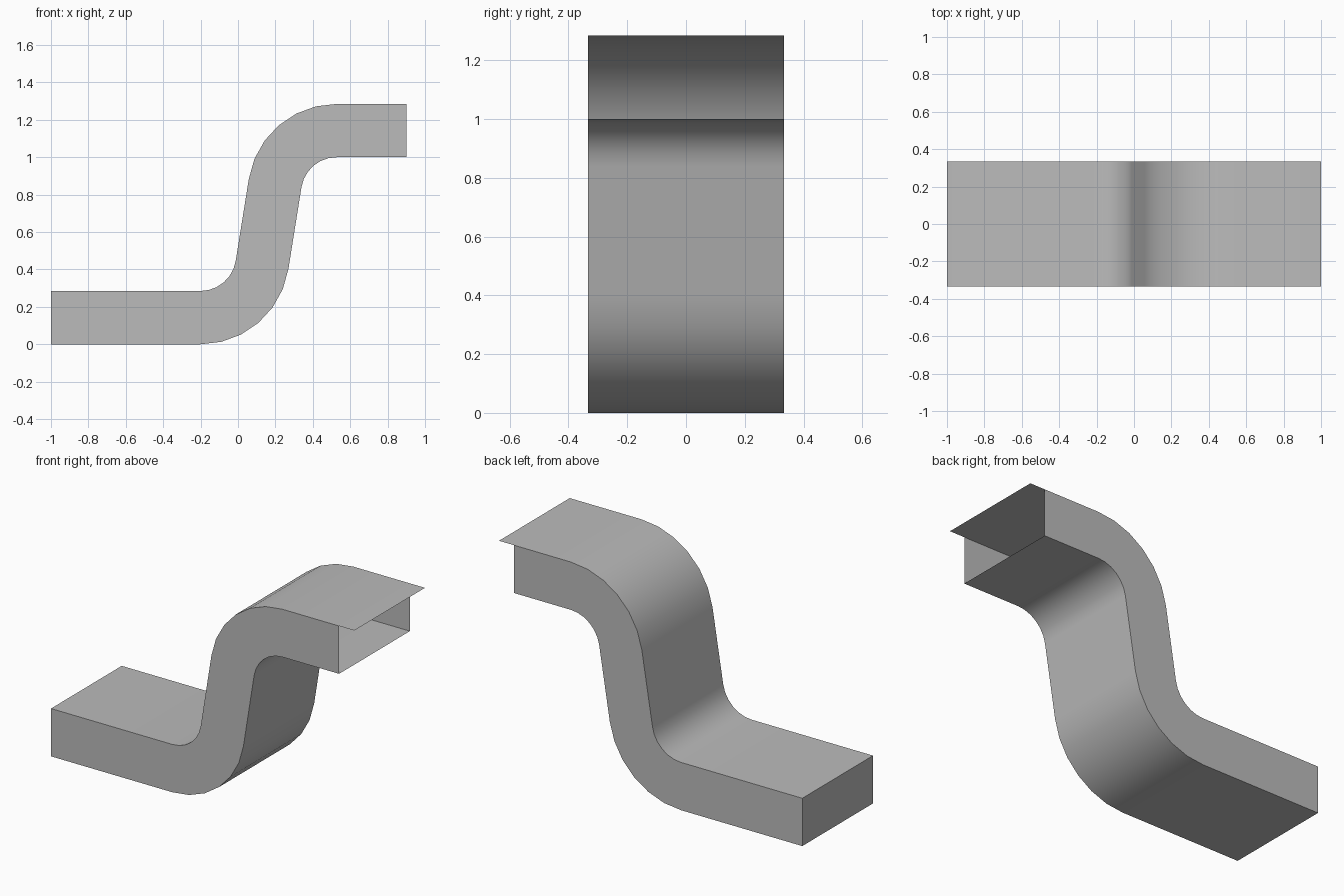
import bpy
import bmesh
from math import sin, cos, radians
from mathutils import Vector

cube = bpy.data.objects.get("Cube")
if cube:
    bpy.data.objects.remove(cube, do_unlink=True)

HALF_WIDTH = 0.333
DEPTH = 0.285            # height of the duct section
INNER, OUTER = 0.19, 0.475
BEND = radians(81)
STEPS = 6
LOW_X, HIGH_X = -0.2, 0.527   # bend centres
RISE = 1.0

metal = bpy.data.materials.new("sheet grey")
metal.use_nodes = True
grey = (0.5, 0.5, 0.5, 1)
metal.diffuse_color = grey
metal.node_tree.nodes["Principled BSDF"].inputs["Base Color"].default_value = grey


def stations():
    """Matching roof and floor points (x, z) along the duct."""
    pairs = [((-1, DEPTH), (-1, 0))]
    for i in range(STEPS + 1):           # lower elbow
        a = BEND * i / STEPS
        pairs.append(tuple((LOW_X + r * sin(a), OUTER - r * cos(a))
                           for r in (INNER, OUTER)))
    for i in range(STEPS, -1, -1):       # upper elbow
        a = BEND * i / STEPS
        pairs.append(tuple((HIGH_X - r * sin(a), RISE - INNER + r * cos(a))
                           for r in (OUTER, INNER)))
    pairs.append(((0.9, RISE + DEPTH), (0.9, RISE)))
    return pairs


bm = bmesh.new()

# Four corners at every station: roof front/back, floor back/front
rings = []
for roof, floor in stations():
    corners = [(roof, -1), (roof, 1), (floor, 1), (floor, -1)]
    rings.append([bm.verts.new((p[0], side * HALF_WIDTH, p[1]))
                  for p, side in corners])

# Duct walls
for a, b in zip(rings, rings[1:]):
    for k in range(4):
        n = (k + 1) % 4
        bm.faces.new((a[k], b[k], b[n], a[n]))

# Closed low end; the high end stays open
bm.faces.new(rings[0])

# Roof lip beyond the open end
front, back = rings[-1][:2]
lip = [bm.verts.new(v.co + Vector((0.1, 0, 0))) for v in (front, back)]
bm.faces.new((front, lip[0], lip[1], back))

bmesh.ops.recalc_face_normals(bm, faces=bm.faces[:])
mesh = bpy.data.meshes.new("bent_duct")
bm.to_mesh(mesh)
bm.free()
mesh.materials.append(metal)

duct = bpy.data.objects.new("bent_duct", mesh)
bpy.context.collection.objects.link(duct)
bpy.ops.object.select_all(action="DESELECT")
duct.select_set(True)
bpy.context.view_layer.objects.active = duct
bpy.ops.object.shade_smooth_by_angle(angle=radians(30))
